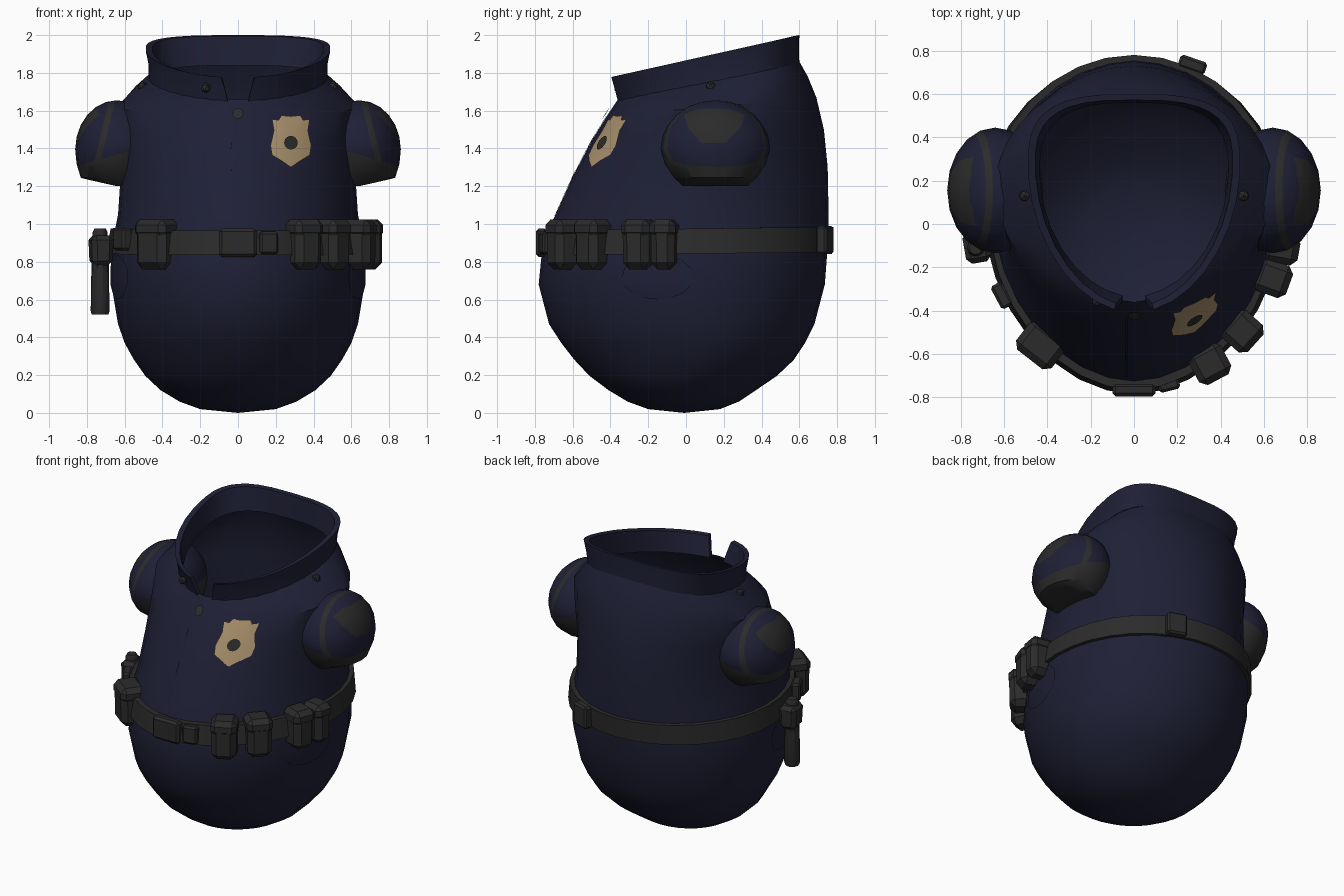
import bpy, bmesh, math
from mathutils import Vector, Matrix
from mathutils.bvhtree import BVHTree

cube = bpy.data.objects.get("Cube")
if cube:
    bpy.data.objects.remove(cube, do_unlink=True)


def material(name, rgb):
    m = bpy.data.materials.new(name)
    m.use_nodes = True
    m.diffuse_color = (*rgb, 1)
    bsdf = m.node_tree.nodes["Principled BSDF"]
    bsdf.inputs["Base Color"].default_value = (*rgb, 1)
    bsdf.inputs["Roughness"].default_value = 0.8
    return m


NAVY = material("navy cloth", (0.0135, 0.0140, 0.0360))
GREY = material("dark grey leather", (0.024, 0.024, 0.024))
GOLD = material("tan metal", (0.40, 0.28, 0.15))


def finish(name, bm, mats, angle=35):
    mesh = bpy.data.meshes.new(name)
    bm.to_mesh(mesh)
    bm.free()
    ob = bpy.data.objects.new(name, mesh)
    bpy.context.collection.objects.link(ob)
    for m in mats:
        mesh.materials.append(m)
    bpy.ops.object.select_all(action="DESELECT")
    ob.select_set(True)
    bpy.context.view_layer.objects.active = ob
    bpy.ops.object.shade_smooth_by_angle(angle=math.radians(angle))
    return ob


def ring(half, front, back, z_front, z_back, mid=0.06, n_back=2.0, n_front=1.9, gap=0.0, n=32):
    """Egg-shaped, tilted loop of points starting at the front."""
    pts = []
    for i in range(n + (gap > 0)):
        t = gap + (math.tau - 2 * gap) * i / n
        s, c = math.sin(t), -math.cos(t)
        p = 2 / (n_back if c > 0 else n_front)
        x = half * math.copysign(abs(s) ** p, s)
        y = mid + abs(c) ** p * ((back - mid) if c > 0 else (front - mid))
        f = (y - front) / (back - front)
        pts.append(Vector((x, y, z_front + f * (z_back - z_front))))
    return pts


def loft(bm, rings, closed=True, loop=False):
    rows = [[bm.verts.new(p) for p in r] for r in rings]
    pairs = list(zip(rows, rows[1:])) + ([(rows[-1], rows[0])] if loop else [])
    for a, b in pairs:
        n = len(a)
        for i in range(n if closed else n - 1):
            j = (i + 1) % n
            bm.faces.new((a[i], a[j], b[j], b[i]))
    return rows


# Torso: open egg-shaped shell with a sloping neck
bm = bmesh.new()
rows = loft(bm, [
    ring(.20, -.20, .18, .02, .02, 0),
    ring(.31, -.31, .28, .06, .06, 0),
    ring(.41, -.41, .37, .12, .12, 0),
    ring(.49, -.51, .48, .195, .195, 0),
    ring(.55, -.59, .57, .28, .28),
    ring(.60, -.66, .63, .37, .37),
    ring(.635, -.725, .68, .47, .47),
    ring(.67, -.78, .735, .68, .68),
    ring(.67, -.76, .75, .88, .88),
    ring(.635, -.69, .755, 1.05, 1.05, .08, 1.9),
    ring(.62, -.60, .75, 1.25, 1.30, .1, 1.9),
    ring(.63, -.50, .73, 1.44, 1.50, .15, 1.9),
    ring(.64, -.42, .69, 1.57, 1.67, .17),
    ring(.55, -.38, .645, 1.63, 1.78, .2, 2.3),
    ring(.46, -.36, .60, 1.66, 1.86, .24, 2.8),
])
pole = bm.verts.new((0, -.01, 0))
for i, v in enumerate(rows[0]):
    bm.faces.new((rows[0][(i + 1) % len(rows[0])], v, pole))
bmesh.ops.recalc_face_normals(bm, faces=bm.faces)
surface = BVHTree.FromBMesh(bm)
finish("torso", bm, [NAVY])

# Stand-up collar, open at the throat
bm = bmesh.new()
rows = loft(bm, [
    ring(.475, -.365, .60, 1.645, 1.85, .24, 2.8, gap=.13),
    ring(.475, -.385, .598, 1.71, 1.93, .25, 3, gap=.16),
    ring(.49, -.41, .60, 1.775, 2.0, .27, 3, gap=.20),
    ring(.455, -.38, .572, 1.77, 1.995, .27, 3, gap=.20),
    ring(.435, -.335, .56, 1.645, 1.84, .24, 2.8, gap=.13),
], closed=False, loop=True)
for end in (0, -1):
    bm.faces.new([r[end] for r in rows])
bmesh.ops.recalc_face_normals(bm, faces=bm.faces)
finish("collar", bm, [NAVY])

# Belt
bm = bmesh.new()
loft(bm, [
    ring(.66, -.74, .73, .835, .85),
    ring(.695, -.785, .77, .835, .85),
    ring(.675, -.765, .78, .965, .985),
    ring(.63, -.70, .73, .965, .985),
], loop=True)
bmesh.ops.recalc_face_normals(bm, faces=bm.faces)
finish("belt", bm, [GREY])


# Plates that hug the torso: outline is in (across, height), side 0 is the front
def plate(name, outline, side, mat, lift=.009):
    bm = bmesh.new()
    c = sum((Vector(p) for p in outline), Vector((0, 0))) / len(outline)
    out = Vector((side, 0, 0)) if side else Vector((0, -1, 0))

    def place(p):
        start = Vector((0, p.x, p.y)) if side else Vector((p.x, 0, p.y))
        hit = surface.ray_cast(start + out * 3, -out)[0]
        return hit + out * lift

    rows = loft(bm, [[place(c + (Vector(p) - c) * s) for p in outline] for s in (1, .7, .35)])
    hub = bm.verts.new(place(c))
    last = rows[-1]
    for i, v in enumerate(last):
        bm.faces.new((v, last[(i + 1) % len(last)], hub))
    bmesh.ops.recalc_face_normals(bm, faces=bm.faces)
    if bm.faces[:][0].normal.dot(out) < 0:
        bmesh.ops.reverse_faces(bm, faces=bm.faces)
    return finish(name, bm, [mat])


def oval(cx, cz, rx, rz, n=16):
    return [(cx + rx * math.cos(math.tau * i / n), cz + rz * math.sin(math.tau * i / n))
            for i in range(n)]


# Shield badge with a dark centre
half = [(.05, .14), (.065, .115), (.10, .12), (.09, .06), (.108, -.02), (.10, -.07), (.05, -.10)]
shield = [(0, .135)] + half + [(0, -.135)] + [(-x, z) for x, z in reversed(half)]
plate("badge", [(.28 + x, 1.435 + z) for x, z in shield], 0, GOLD, .012)
plate("badge_centre", oval(.28, 1.43, .036, .036), 0, GREY, .02)

# Front seam, throat button, hip pockets
edge = [1.02 + .05 * i for i in range(12)]
plate("front_seam", [(-.042, z) for z in edge] + [(-.03, z) for z in reversed(edge)], 0, NAVY, .007)
plate("throat_button", oval(0, 1.585, .03, .03, 8), 0, GREY, .016)
for s, label in ((1, "left"), (-1, "right")):
    plate(label + "_pocket", oval(-.15, .72, .19, .12), s, NAVY, .008)


# Puffed sleeves with trim strip, cuff and shoulder patch
patch = [(-.01, 1.58), (.01, 1.51), (.08, 1.43), (.21, 1.43), (.29, 1.51), (.31, 1.58), (.22, 1.61), (.07, 1.61)]
patch_cuts = []
for (y0, z0), (y1, z1) in zip(patch, patch[1:] + patch[:1]):
    patch_cuts.append((Vector((.7, y0, z0)), Vector((0, z0 - z1, y1 - y0)).normalized()))
tilt = Vector((1, 0, .24)).normalized()
strip_cuts = [(Vector((x, 0, 1.65)), tilt) for x in (.652, .684)]
cuff_cut = (Vector((.75, 0, 1.335)), Vector((.3, 0, 1)).normalized())


def above(p, cut):
    return (p - cut[0]).dot(cut[1]) > 0


def sleeve(name, s):
    bm = bmesh.new()
    bmesh.ops.create_uvsphere(bm, u_segments=20, v_segments=12, radius=1)
    for v in bm.verts:
        x, y, z = v.co
        height = max(1.395 + z * (.26 if z > 0 else .30), 1.20 + .05 * x * (x > 0))
        narrow = 1 - 1.1 * max(0, 1.36 - height)
        v.co = (.64 + .222 * x, .155 + .29 * y * narrow, height)
    for point, normal in patch_cuts + strip_cuts + [cuff_cut]:
        bmesh.ops.bisect_plane(bm, geom=bm.verts[:] + bm.edges[:] + bm.faces[:],
                               plane_co=point, plane_no=normal)
    for f in bm.faces:
        p = f.calc_center_median()
        cuff = not above(p, cuff_cut)
        strip = above(p, strip_cuts[0]) and not above(p, strip_cuts[1])
        emblem = p.x > .7 and all(above(p, c) for c in patch_cuts)
        f.material_index = int(cuff or strip or emblem)
    if s < 0:
        bmesh.ops.scale(bm, vec=(-1, 1, 1), verts=bm.verts)
        bmesh.ops.reverse_faces(bm, faces=bm.faces)
    finish(name, bm, [NAVY, GREY])


sleeve("left_sleeve", 1)
sleeve("right_sleeve", -1)


# Bevelled boxes facing outward; turn is degrees from the front towards +x
def box(name, centre, size, turn, bevel=.025, taper=1.0):
    bm = bmesh.new()
    bmesh.ops.create_cube(bm, size=1)
    for v in bm.verts:
        k = taper if v.co.z < 0 else 1
        v.co = (v.co.x * size[0] * k, v.co.y * size[1] * k, v.co.z * size[2])
    bmesh.ops.bevel(bm, geom=bm.edges[:], offset=bevel, segments=1, affect="EDGES")
    bm.transform(Matrix.Translation(centre) @ Matrix.Rotation(math.radians(turn), 4, "Z"))
    return finish(name, bm, [GREY], 25)


pouches = [("right_pouch", -.43, -.56, -38, .20), ("front_pouch", .35, -.645, 28, .16),
           ("side_pouch", .50, -.495, 48, .16), ("hip_pouch", .64, -.25, 70, .15),
           ("rear_pouch", .68, -.115, 80, .13)]
for name, x, y, turn, width in pouches:
    box(name, (x, y, .885), (width, .16, .25), turn, .035, .97)
    box(name + "_flap", (x, y, .975), (width + .008, .165, .10), turn, .03)

box("buckle", (0, -.765, .90), (.20, .06, .15), 0, .015)
box("buckle_tab", (.16, -.74, .90), (.10, .06, .12), 14, .012)
box("belt_keeper", (.27, .735, .915), (.13, .06, .15), -19, .012)
box("right_belt_loop", (-.61, -.33, .92), (.12, .06, .12), -62, .012)

# Baton in its holder
bm = bmesh.new()
loops = [(.52, .044), (.54, .05), (.78, .046), (.93, .04), (.955, .04), (.975, .03)]
rows = loft(bm, [[Vector((-.73 + r * math.cos(math.tau * i / 10), -.11 + r * math.sin(math.tau * i / 10), z))
                  for i in range(10)] for z, r in loops])
bm.faces.new(rows[0][::-1])
bm.faces.new(rows[-1])
bmesh.ops.recalc_face_normals(bm, faces=bm.faces)
finish("baton", bm, [GREY])
box("baton_holder", (-.725, -.105, .86), (.15, .12, .16), -80, .025, .9)

# Studs on the collar
for name, at in (("left_stud", (.505, .13, 1.73)), ("right_stud", (-.505, .13, 1.73)),
                 ("throat_stud", (-.17, -.355, 1.72))):
    bm = bmesh.new()
    bmesh.ops.create_icosphere(bm, subdivisions=1, radius=.028, matrix=Matrix.Translation(at))
    finish(name, bm, [GREY])
